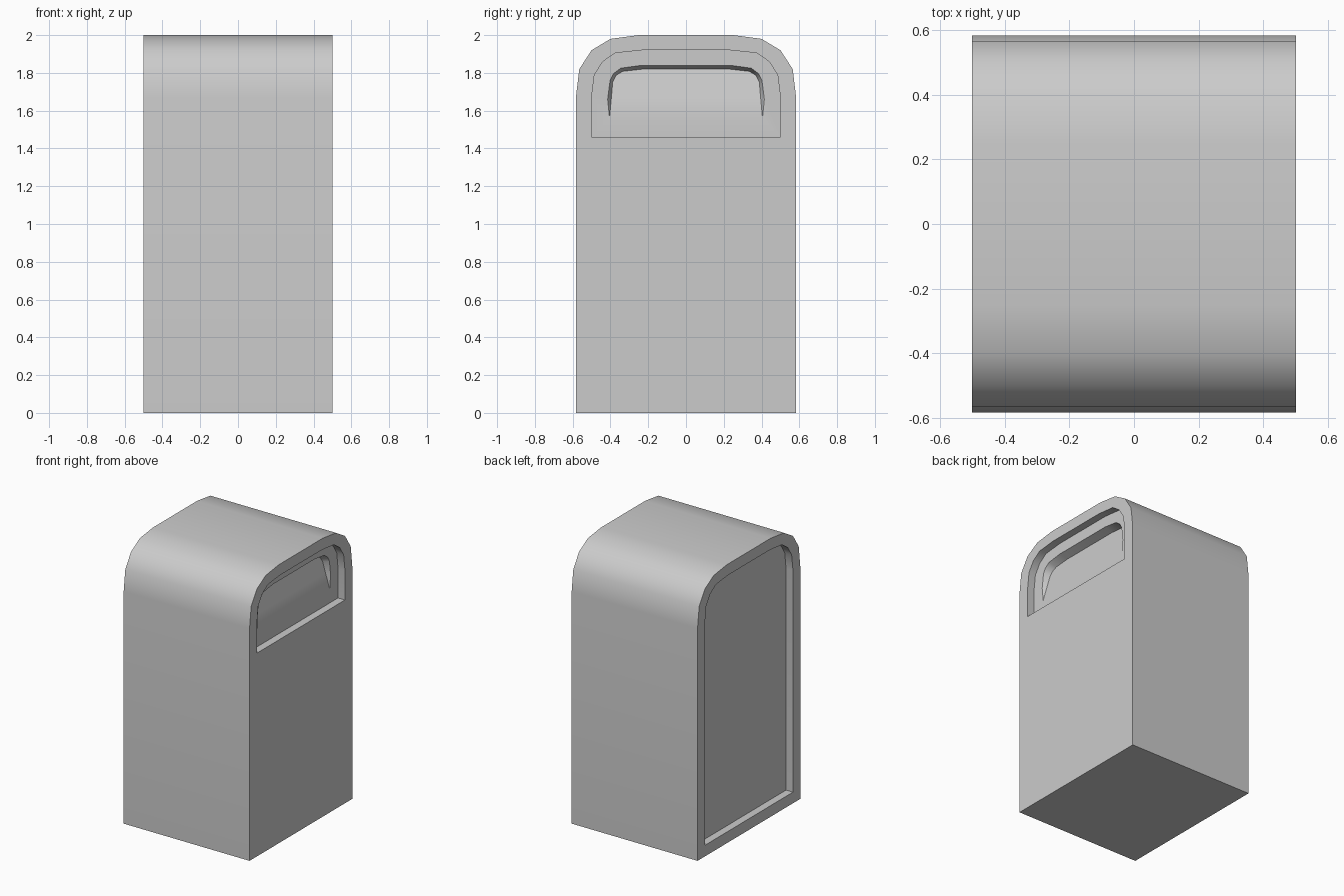
import bpy, bmesh, math

if "Cube" in bpy.data.objects:
    bpy.data.objects.remove(bpy.data.objects["Cube"])

# Right half of each outline (y, z), from bottom corner round the shoulder to the top
OUTER = [(.583, 1.67), (.565, 1.82), (.5, 1.92), (.4, 1.98), (.25, 2.0)]
PANEL = [(.5, 1.67), (.485, 1.79), (.44, 1.86), (.375, 1.905), (.235, 1.92)]
SLOT = [(.415, 1.66), (.402, 1.76), (.385, 1.795), (.345, 1.825), (.235, 1.84)]
FLAP = [(.395, 1.67), (.388, 1.75), (.372, 1.785), (.337, 1.808), (.23, 1.82)]
DEPTH = 0.055

bm = bmesh.new()


def ring(half, bottom_y, bottom_z, x):
    """Mirrored closed outline; x is a number or a function of z."""
    pts = [(bottom_y, bottom_z)] + half
    pts += [(-y, z) for y, z in reversed(pts)]
    return [bm.verts.new((x(z) if callable(x) else x, y, z)) for y, z in pts]


def flap_x(z):
    # Flap leans inward from its bottom edge
    return 0.5 - DEPTH - 0.06 * (z - 1.56) / 0.26


rings = [
    ring(PANEL, .5, .08, -0.5 + DEPTH),   # recessed back panel
    ring(PANEL, .5, .08, -0.5),
    ring(OUTER, .583, 0, -0.5),           # body shell
    ring(OUTER, .583, 0, 0.5),
    ring(PANEL, .5, 1.46, 0.5),           # recess round the opening
    ring(PANEL, .5, 1.46, 0.5 - DEPTH),
    ring(SLOT, .405, 1.56, 0.5 - DEPTH),  # opening with slanted flap
    ring(FLAP, .405, 1.56, flap_x),
]
for a, b in zip(rings, rings[1:]):
    n = len(a)
    for i in range(n):
        j = (i + 1) % n
        bm.faces.new((a[i], a[j], b[j], b[i]))
bm.faces.new(rings[0])
bm.faces.new(rings[-1])
bmesh.ops.remove_doubles(bm, verts=bm.verts, dist=1e-4)
bmesh.ops.recalc_face_normals(bm, faces=bm.faces)

mesh = bpy.data.meshes.new("bin_body")
bm.to_mesh(mesh)
bm.free()
body = bpy.data.objects.new("bin_body", mesh)
bpy.context.collection.objects.link(body)

# Smooth shoulders, sharp rims
bpy.context.view_layer.objects.active = body
body.select_set(True)
bpy.ops.object.shade_smooth_by_angle(angle=math.radians(35))
